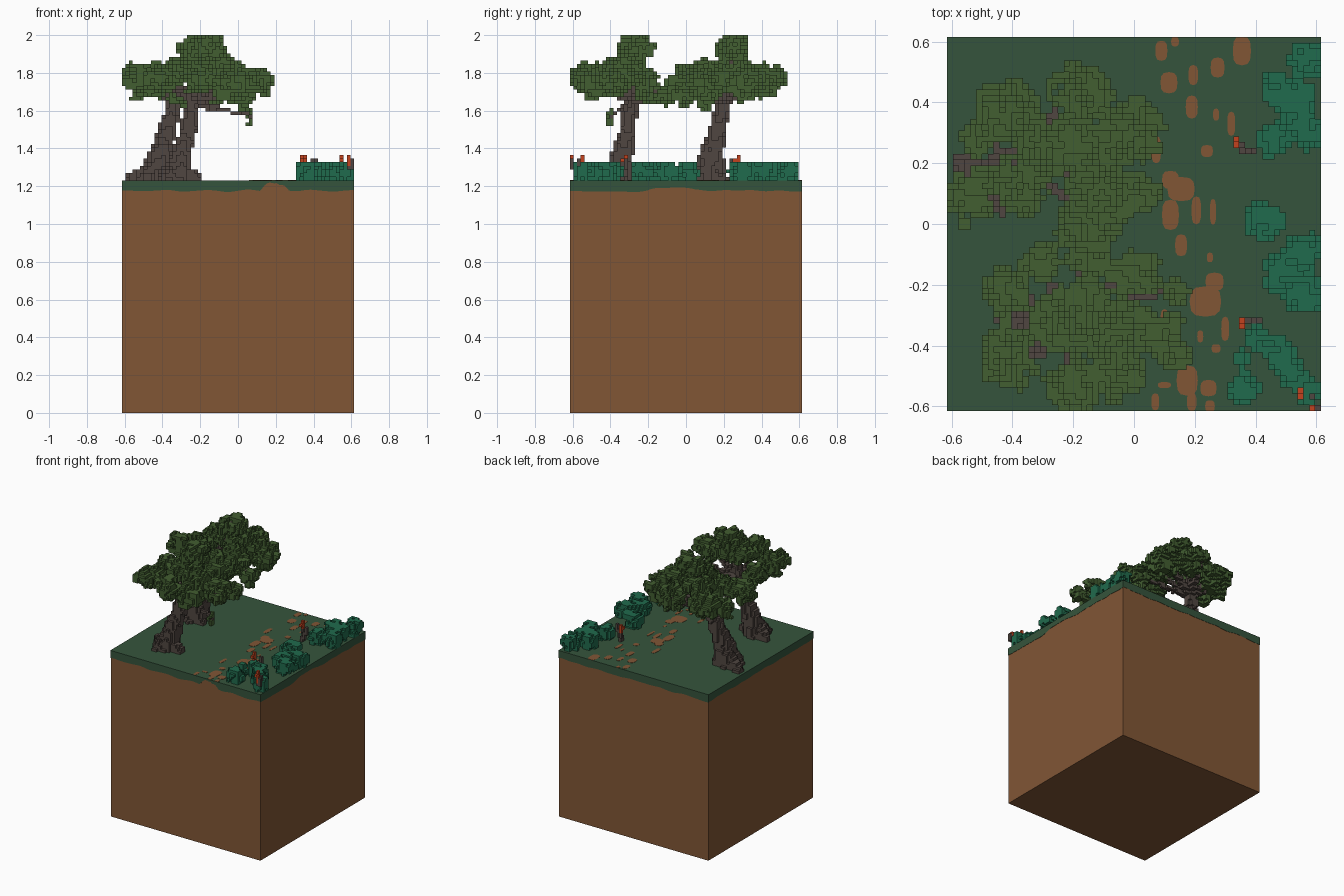
import bpy, math
from mathutils import Vector, noise

if "Cube" in bpy.data.objects:
    bpy.data.objects.remove(bpy.data.objects["Cube"], do_unlink=True)

V = 2 / 104            # voxel size
HALF = 32 * V          # half width of the ground block
TOP = 64 * V           # ground height


def material(name, rgb):
    lin = [((c / 255 + 0.055) / 1.055) ** 2.4 for c in rgb] + [1]
    m = bpy.data.materials.new(name)
    m.use_nodes = True
    m.diffuse_color = lin
    m.node_tree.nodes["Principled BSDF"].inputs["Base Color"].default_value = lin
    return m


DIRT = material("dirt_brown", (129, 86, 53))
GRASS = material("grass_green", (53, 84, 60))
LEAF = material("leaf_green", (66, 94, 49))
BARK = material("bark_grey_brown", (80, 70, 65))
BUSH = material("bush_teal", (32, 107, 77))
FLOWER = material("flower_orange", (196, 66, 30))


def make(name, verts, faces, mat):
    me = bpy.data.meshes.new(name)
    me.from_pydata(verts, [], faces)
    me.materials.append(mat)
    ob = bpy.data.objects.new(name, me)
    bpy.context.collection.objects.link(ob)
    return ob


def box(name, half, z0, z1, mat):
    bpy.ops.mesh.primitive_cube_add(size=1, location=(0, 0, (z0 + z1) / 2))
    ob = bpy.context.object
    ob.name = name
    ob.scale = (2 * half, 2 * half, z1 - z0)
    ob.data.materials.append(mat)


# --- voxel helpers ---
CORNERS = [(x, y, z) for x in (0, 1) for y in (0, 1) for z in (0, 1)]
SIDES = {(-1, 0, 0): (0, 1, 3, 2), (1, 0, 0): (4, 6, 7, 5), (0, -1, 0): (0, 4, 5, 1),
         (0, 1, 0): (2, 3, 7, 6), (0, 0, -1): (0, 2, 6, 4), (0, 0, 1): (1, 5, 7, 3)}


def voxel_mesh(name, cells, mat):
    """Mesh of the exposed faces of a set of grid cells."""
    index, faces = {}, []
    for c in sorted(cells):
        for d, quad in SIDES.items():
            if (c[0] + d[0], c[1] + d[1], c[2] + d[2]) not in cells:
                keys = [tuple(c[i] + CORNERS[q][i] for i in range(3)) for q in quad]
                faces.append([index.setdefault(k, len(index)) for k in keys])
    return make(name, [tuple(a * V for a in k) for k in index], faces, mat)


def blob(centre, r, h, rough=0.0, holes=-2.0):
    """Cells inside a ragged ellipsoid, kept within the model's bounds."""
    lo = [math.floor((c - 1.5 * e) / V) for c, e in zip(centre, (r, r, h))]
    hi = [math.floor((c + 1.5 * e) / V) for c, e in zip(centre, (r, r, h))]
    out = set()
    for i in range(max(lo[0], -32), min(hi[0], 31) + 1):
        for j in range(max(lo[1], -32), min(hi[1], 31) + 1):
            for k in range(max(lo[2], 64), min(hi[2], 103) + 1):
                p = Vector((i + 0.5, j + 0.5, k + 0.5)) * V
                d = p - Vector(centre)
                q = (d.x / r) ** 2 + (d.y / r) ** 2 + (d.z / h) ** 2
                if q < 1 + rough * noise.noise(p * 17) and noise.noise(p * 27) > holes:
                    out.add((i, j, k))
    return out


def limb(points):
    """Cells along a tapered path of (x, y, z, radius) points."""
    out = set()
    for a, b in zip(points, points[1:]):
        for s in range(25):
            x, y, z, r = Vector(a).lerp(Vector(b), s / 24)
            out |= blob((x, y, z), r, r, 0.5)
            out.add((math.floor(x / V), math.floor(y / V), max(64, math.floor(z / V))))
    return out


# --- ground block ---
CORE = HALF - 0.002
box("dirt_block", CORE, 0, TOP - 0.005, DIRT)
box("grass_top", HALF, TOP - 0.005, TOP, GRASS)


def bump(t, c, w, h):
    return h * max(0, 1 - ((t - c) / w) ** 2)


# ragged grass edge on each side: front, right, back, left
for n, side in enumerate(("front", "right", "back", "left")):
    ca, sa = math.cos(n * math.pi / 2), math.sin(n * math.pi / 2)
    verts, faces, steps = [], [], 96
    for s in range(steps + 1):
        t = -HALF + 2 * HALF * s / steps
        z = 1.176 + 0.012 * noise.noise(Vector((t * 9, n * 5.3, 0)))
        if side == "front":
            z += bump(t, 0.17, 0.05, 0.05) + bump(t, 0.23, 0.04, 0.03)
        if side == "right":
            z += bump(t, -0.08, 0.13, 0.017)
        z = min(z, TOP - 0.006)
        for d, h in ((HALF, z), (HALF, TOP - 0.005), (CORE, z)):
            verts.append((t * ca + d * sa, t * sa - d * ca, h))
    for s in range(steps):
        a, b = 3 * s, 3 * s + 3
        faces += [(a, b, b + 1, a + 1), (a, a + 2, b + 2, b)]
    make("grass_edge_" + side, verts, faces, GRASS)

# worn dirt path: small rounded plates (x, y, half width, half length)
PATCHES = [
    (.09, .57, .02, .033), (.135, .6, .013, .016), (.275, .515, .023, .033),
    (.355, .57, .03, .048), (.115, .465, .028, .035), (.195, .49, .016, .033),
    (.19, .385, .02, .038), (.27, .36, .01, .02), (.32, .33, .013, .04),
    (.24, .24, .02, .02), (.073, .245, .016, .045), (.12, .145, .028, .03),
    (.155, .115, .045, .04), (.12, .03, .028, .05), (.205, .045, .016, .046),
    (.26, .04, .01, .043), (.155, -.07, .02, .036), (.25, -.11, .01, .016),
    (.265, -.19, .03, .03), (.235, -.255, .052, .05), (.1, -.32, .013, .04),
    (.3, -.345, .013, .04), (.218, -.37, .01, .02), (.27, -.41, .015, .014),
    (.165, -.42, .022, .02), (.175, -.515, .035, .05), (.19, -.585, .016, .03),
    (.245, -.54, .027, .027), (.25, -.6, .016, .02), (.1, -.53, .022, .01),
    (.07, -.585, .013, .028)]
verts, faces = [], []
for x, y, rx, ry in PATCHES:
    base, n = len(verts), 12
    for z in (TOP - 0.002, TOP + 0.0015):
        for a in range(n):
            c, s = math.cos(math.tau * a / n), math.sin(math.tau * a / n)
            px = x + rx * math.copysign(abs(c) ** 0.7, c)
            py = y + ry * math.copysign(abs(s) ** 0.7, s)
            verts.append((px, max(-HALF, min(HALF, py)), z))
    faces.append([base + n + a for a in range(n)])
    faces += [(base + a, base + (a + 1) % n, base + n + (a + 1) % n, base + n + a) for a in range(n)]
make("dirt_path", verts, faces, DIRT)


# --- trees ---
def tree(name, trunk, roots, clumps):
    bark = limb(trunk)
    for x, y in roots:
        bark |= limb([(*trunk[0][:2], 1.29, .05), (x, y, 1.24, .03)])
    leaves = set()
    for x, y, z, r, h in clumps:
        bark |= limb([(*trunk[-1][:3], .022), (x, y, z + h * .3, .008)])
        leaves |= blob((x, y, z), r, h, 1.1, -0.3)
    voxel_mesh(name + "_trunk", bark, BARK)
    voxel_mesh(name + "_leaves", leaves - bark, LEAF)


tree("front_tree",
     [(-.33, -.36, 1.23, .085), (-.3, -.34, 1.36, .055), (-.26, -.31, 1.5, .043), (-.24, -.29, 1.64, .035)],
     [(-.22, -.37), (-.44, -.31), (-.36, -.43)],
     [(-.16, -.26, 1.94, .09, .07), (-.22, -.32, 1.83, .11, .06), (-.42, -.22, 1.76, .085, .06),
      (-.42, -.44, 1.76, .095, .07), (-.1, -.35, 1.81, .1, .07), (-.05, -.49, 1.75, .095, .09),
      (-.2, -.53, 1.77, .085, .08), (.07, -.35, 1.76, .085, .07), (.14, -.22, 1.73, .045, .05),
      (.14, -.43, 1.76, .05, .05), (0, -.17, 1.68, .09, .05), (-.15, -.1, 1.68, .085, .05),
      (-.3, -.13, 1.67, .07, .04), (.06, -.4, 1.56, .02, .05)])
tree("back_tree",
     [(-.44, .13, 1.23, .095), (-.41, .13, 1.35, .065), (-.37, .17, 1.5, .048), (-.34, .2, 1.64, .038)],
     [(-.57, .2), (-.36, .08), (-.48, .07)],
     [(-.22, .25, 1.94, .09, .07), (-.18, .41, 1.76, .1, .08), (-.42, .36, 1.75, .1, .08),
      (-.3, .27, 1.82, .11, .06), (-.53, .09, 1.78, .085, .07), (-.38, .14, 1.79, .1, .06),
      (-.1, .11, 1.77, .11, .09), (0, .31, 1.74, .095, .09), (-.15, 0, 1.73, .1, .1),
      (.03, .1, 1.68, .06, .07), (-.52, .28, 1.72, .06, .06), (-.08, .25, 1.84, .09, .06),
      (-.2, .5, 1.77, .04, .04)])

# --- low bushes (x, y, radius) ---
BUSHES = {
    "back_bush": [(.47, .45, .055), (.57, .54, .06), (.53, .42, .07), (.56, .32, .07), (.46, .28, .055)],
    "small_bush": [(.43, .01, .06)],
    "middle_bush": [(.56, -.09, .06), (.5, -.16, .075), (.56, -.23, .065)],
    "front_bush": [(.41, -.38, .045), (.47, -.42, .06), (.52, -.49, .055), (.58, -.55, .045)],
    "corner_bush": [(.36, -.54, .05), (.35, -.44, .03)]}
for name, parts in BUSHES.items():
    cells = set()
    for x, y, r in parts:
        cells |= blob((x, y, 1.28), r, .065, .8, -0.35)
    voxel_mesh(name, {c for c in cells if c[2] < 69}, BUSH)

# --- flowering twigs ---
stems, petals = set(), set()
for base, tip in (((.36, .25), (.335, .285)), ((.38, -.31), (.355, -.315)),
                  ((.56, -.56), (.55, -.54)), ((.57, -.59), (.587, -.6))):
    stems |= limb([(*base, 1.24, .012), (*tip, 1.32, .008)])
    stems |= limb([(*base, 1.24, .01), (base[0] + .035, base[1] - .01, 1.33, .006)])
    i, j = math.floor(tip[0] / V), math.floor(tip[1] / V)
    petals |= {(i, j, 69), (i, max(j - 1, -32), 69), (i, j, 70), (i, j, 68)}
voxel_mesh("flower_stems", stems - petals, BARK)
voxel_mesh("flowers", petals, FLOWER)
